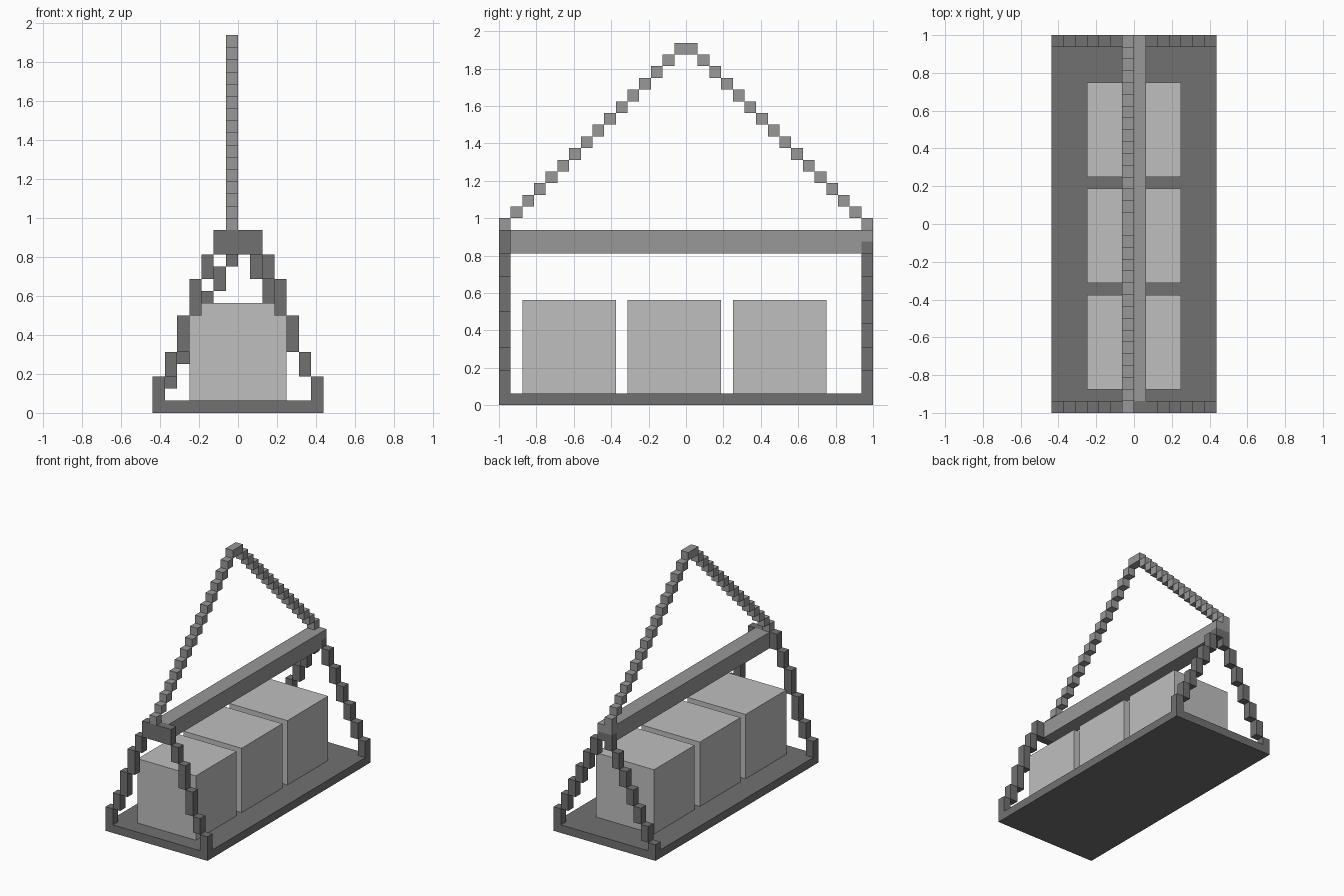
import bpy, bmesh
from mathutils import Matrix, Vector

cube = bpy.data.objects.get("Cube")
if cube:
    bpy.data.objects.remove(cube, do_unlink=True)

U = 1 / 16  # size of one block


def material(name, v):
    m = bpy.data.materials.new(name)
    m.use_nodes = True
    m.diffuse_color = (v, v, v, 1)
    m.node_tree.nodes["Principled BSDF"].inputs["Base Color"].default_value = (v, v, v, 1)
    return m


DARK = material("dark_grey", 0.165)
MID = material("mid_grey", 0.315)
PALE = material("pale_grey", 0.52)


def finish(name, bm, mat):
    bmesh.ops.recalc_face_normals(bm, faces=bm.faces)
    mesh = bpy.data.meshes.new(name)
    bm.to_mesh(mesh)
    bm.free()
    mesh.materials.append(mat)
    obj = bpy.data.objects.new(name, mesh)
    bpy.context.collection.objects.link(obj)
    return obj


def blocks(name, boxes, mat):
    """Boxes given by low and high corners in block units."""
    bm = bmesh.new()
    for lo, hi in boxes:
        lo, hi = Vector(lo) * U, Vector(hi) * U
        size = hi - lo
        bmesh.ops.create_cube(bm, size=1, matrix=Matrix.Translation((lo + hi) / 2)
                              @ Matrix.Diagonal((*size, 1)))
    return finish(name, bm, mat)


def leg(name, side, y, heights):
    """Stair of upright blocks climbing inwards from the base edge."""
    boxes = []
    for i, (z0, z1) in enumerate(zip(heights, heights[1:])):
        x0, x1 = sorted((side * (6 - i), side * (7 - i)))
        boxes.append(((x0, y, z0), (x1, y + 1, z1)))
    blocks(name, boxes, DARK)


# Base tray and three crates
blocks("base", [((-7, -16, 0), (7, 16, 1))], DARK)
for n, y in enumerate((-14, -5, 4)):
    blocks(f"crate_{n + 1}", [((-4, y, 1), (4, y + 8, 9))], PALE)

# Front frame: two matching legs and a cap
for label, side in (("left", 1), ("right", -1)):
    leg(f"front_{label}_leg", side, -16, (1, 3, 5, 8, 11, 13))
blocks("front_cap", [((-2, -16, 13), (2, -15, 15))], DARK)

# Back frame: legs meet under the notched end of the beam
leg("back_left_leg", 1, 15, (1, 3, 5, 7, 9, 11, 13, 14))
leg("back_right_leg", -1, 15, (1, 2, 4, 6, 8, 10, 12, 14))

# Beam, a side profile extruded across its width
bm = bmesh.new()
profile = [(-15, 13), (15, 13), (15, 14), (16, 14), (16, 15), (-15, 15)]
face = bm.faces.new([bm.verts.new((-U, y * U, z * U)) for y, z in profile])
ext = bmesh.ops.extrude_face_region(bm, geom=[face])
bmesh.ops.translate(bm, vec=(2 * U, 0, 0),
                    verts=[g for g in ext["geom"] if isinstance(g, bmesh.types.BMVert)])
finish("beam", bm, MID)

# Hanging rope: two diagonal runs of blocks meeting at a peak
rope = [((-1, -1, 30), (0, 1, 31))]
for k in range(15):
    rope.append(((-1, -16 + k, 15 + k), (0, -15 + k, 16 + k)))
    rope.append(((-1, 15 - k, 15 + k), (0, 16 - k, 16 + k)))
blocks("rope", rope, MID)
